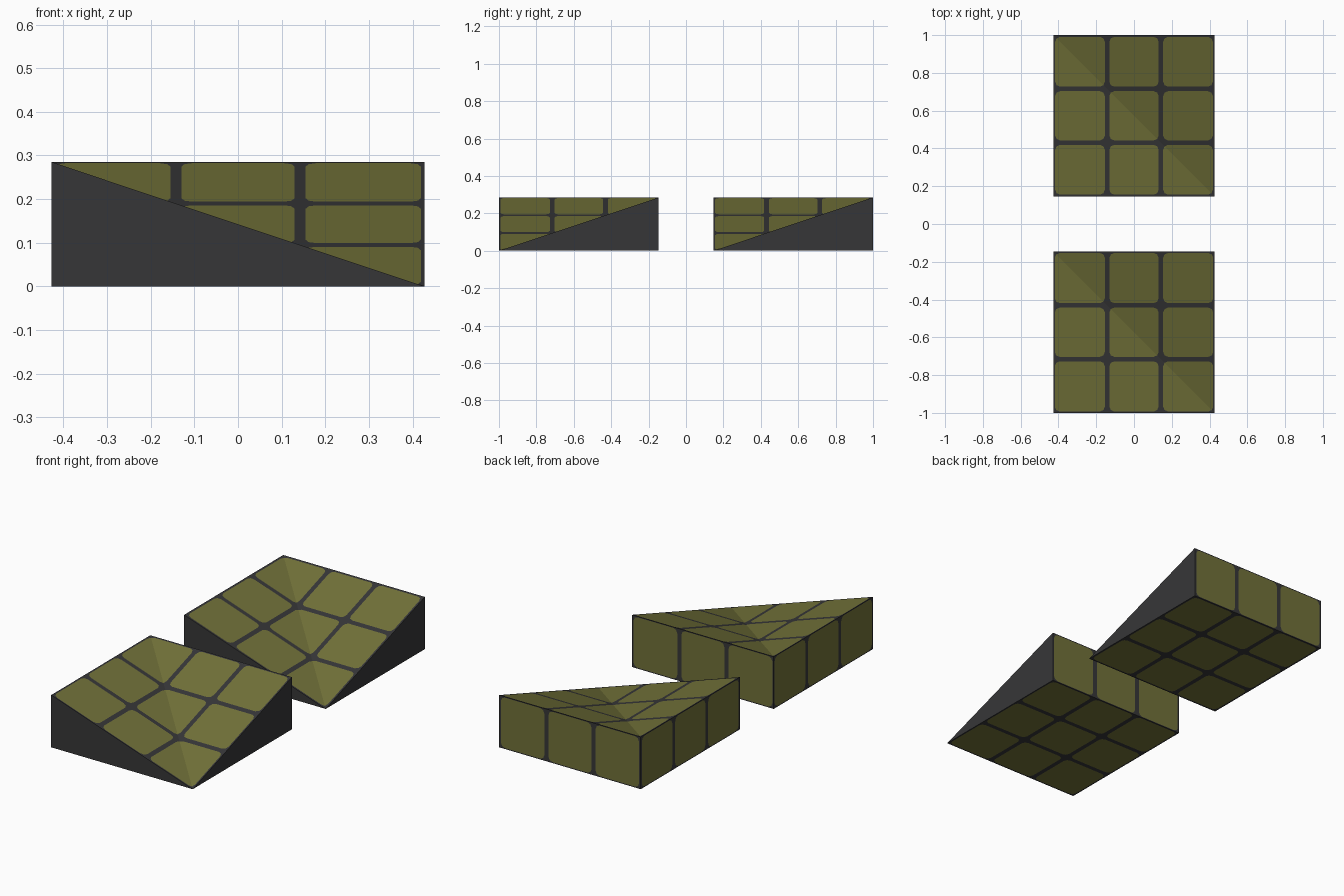
import bpy, bmesh, math
from mathutils import Vector

if "Cube" in bpy.data.objects:
    bpy.data.objects.remove(bpy.data.objects["Cube"])

S = 0.427      # half width of a block
H = 0.285      # block height
CY = 0.573     # distance of block centres from the middle
R = 0.03       # tile corner radius


def material(name, rgb):
    m = bpy.data.materials.new(name)
    m.diffuse_color = (*rgb, 1)
    m.use_nodes = True
    m.node_tree.nodes["Principled BSDF"].inputs["Base Color"].default_value = m.diffuse_color
    return m


grout = material("dark_grey", (0.037, 0.037, 0.039))
tile = material("olive", (0.168, 0.168, 0.041))


def axis_vec(a, b, u, v):
    p = Vector((0, 0, 0))
    p[a], p[b] = u, v
    return p


def cut(bm, faces, co, no):
    geom = set(faces)
    for f in faces:
        geom.update(f.edges)
        geom.update(f.verts)
    bmesh.ops.bisect_plane(bm, geom=list(geom), dist=1e-6, plane_co=co, plane_no=no)


def tile_surface(bm, on_surface, a, b, spans_a, spans_b):
    """Cut rounded tiles into the faces of one side and colour them."""
    def faces():
        bm.normal_update()
        return [f for f in bm.faces if on_surface(f.normal)]

    # straight tile edges
    for axis, spans in ((a, spans_a), (b, spans_b)):
        for s in spans:
            for c in s:
                n = Vector((0, 0, 0))
                n[axis] = 1
                cut(bm, faces(), n * c, n)

    # rounded tile corners
    for a0, a1 in spans_a:
        for b0, b1 in spans_b:
            def in_tile():
                out = []
                for f in faces():
                    c = f.calc_center_median()
                    if a0 < c[a] < a1 and b0 < c[b] < b1:
                        out.append(f)
                return out
            planes = []
            for sa, ca in ((-1, a0 + R), (1, a1 - R)):
                for sb, cb in ((-1, b0 + R), (1, b1 - R)):
                    for ang in (math.radians(22.5), math.radians(67.5)):
                        n = axis_vec(a, b, sa * math.cos(ang), sb * math.sin(ang))
                        planes.append((axis_vec(a, b, ca, cb) + n * R, n))
            for co, n in planes:
                cut(bm, in_tile(), co, n)
            for f in in_tile():
                c = f.calc_center_median()
                if all((c - co).dot(n) < 1e-5 for co, n in planes):
                    f.material_index = 1


def corner_ramp(name, cy, border):
    bm = bmesh.new()
    b00, b10, b11, b01 = [bm.verts.new((x * S, y * S, 0))
                          for x, y in ((-1, -1), (1, -1), (1, 1), (-1, 1))]
    t00, t11, t01 = [bm.verts.new((x * S, y * S, H))
                     for x, y in ((-1, -1), (1, 1), (-1, 1))]
    for vs in ((b00, b01, b11, b10),      # underside
               (b00, b10, t00),           # front triangle
               (b10, b11, t11),           # right triangle
               (b11, b01, t01, t11),      # back wall
               (b01, b00, t00, t01),      # left wall
               (t00, b10, t01),           # slope towards +x
               (b10, t11, t01)):          # slope towards -y
        bm.faces.new(vs)

    third, gap = S / 3, 0.0125
    spans = [(-S + border, -third - gap), (-third + gap, third - gap),
             (third + gap, S - border)]
    wall = [(0.005, H - 0.005)]
    tile_surface(bm, lambda n: n.z > 0.5, 0, 1, spans, spans)
    tile_surface(bm, lambda n: n.z < -0.5, 0, 1, spans, spans)
    tile_surface(bm, lambda n: n.y > 0.9, 0, 2, spans, wall)
    tile_surface(bm, lambda n: n.x < -0.9, 1, 2, spans, wall)

    me = bpy.data.meshes.new(name)
    bm.to_mesh(me)
    bm.free()
    me.materials.append(grout)
    me.materials.append(tile)
    ob = bpy.data.objects.new(name, me)
    ob.location.y = cy
    bpy.context.collection.objects.link(ob)


corner_ramp("front_corner_ramp", -CY, 0.008)
corner_ramp("back_corner_ramp", CY, 0.01)
